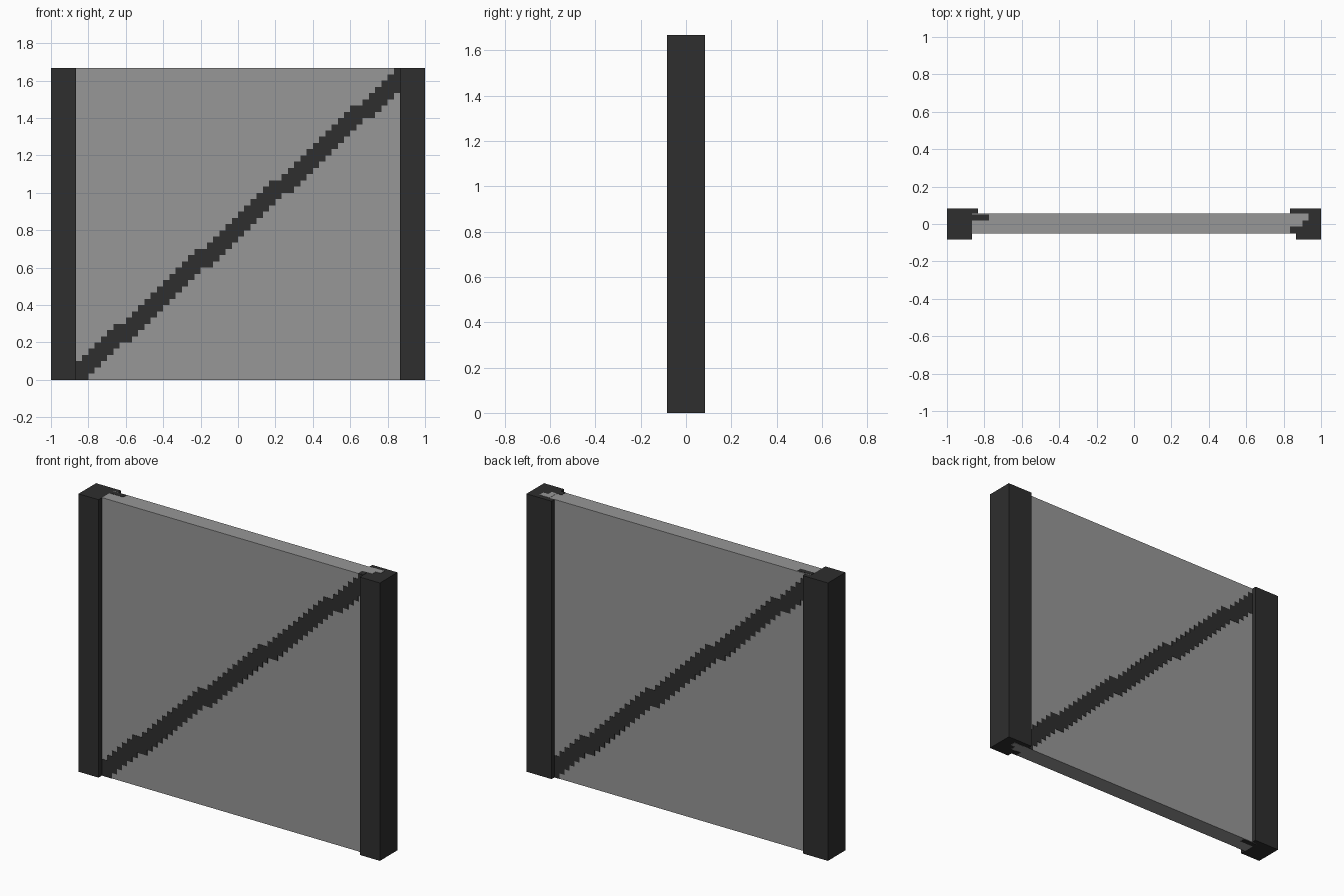
import bpy, bmesh, math
from mathutils import Matrix

if "Cube" in bpy.data.objects:
    bpy.data.objects.remove(bpy.data.objects["Cube"])

P = 1 / 30          # size of one step
H = 50 * P          # full height
D = 2.5 * P         # half depth of the posts
W = 26 * P          # half width of the clear opening at the front


def material(name, v):
    m = bpy.data.materials.new(name)
    m.diffuse_color = (v, v, v, 1)
    m.use_nodes = True
    m.node_tree.nodes["Principled BSDF"].inputs["Base Color"].default_value = m.diffuse_color
    return m


dark = material("dark frame", 0.0275)
grey = material("grey panel", 0.31)


def prism(name, outline, depth, mat, matrix=Matrix()):
    """Extrude a flat outline along local z by depth."""
    bm = bmesh.new()
    face = bm.faces.new([bm.verts.new((x, y, 0)) for x, y in outline])
    ext = bmesh.ops.extrude_face_region(bm, geom=[face])
    verts = [g for g in ext["geom"] if isinstance(g, bmesh.types.BMVert)]
    bmesh.ops.translate(bm, verts=verts, vec=(0, 0, depth))
    bmesh.ops.transform(bm, verts=bm.verts, matrix=matrix)
    bmesh.ops.recalc_face_normals(bm, faces=bm.faces)
    me = bpy.data.meshes.new(name)
    bm.to_mesh(me)
    bm.free()
    me.materials.append(mat)
    ob = bpy.data.objects.new(name, me)
    bpy.context.collection.objects.link(ob)
    return ob


def rect(x0, x1, y0, y1):
    return [(x0, y0), (x1, y0), (x1, y1), (x0, y1)]


# Panel between the posts
YF, YB = -0.05, 0.055
prism("panel", rect(-W, W, YF, YB), H, grey)

# Posts, with a wider lip at the back
for side, s in (("left", -1), ("right", 1)):
    prof = [(1, -D), (W, -D), (W, YB), (W - P, YB), (W - P, D), (1, D)]
    prism(side + "_post", [(s * x, y) for x, y in prof], H, dark)

# Stepped diagonal brace, as a thin plate on the front and on the back
top, bottom = [], []
for i in range(52):
    hi = min(50, 3 + i - sum(i >= k for k in (7, 20, 32, 45)))
    lo = max(0, i - 1 - (i + 5) // 13)
    x0, x1 = -W + i * P, -W + (i + 1) * P
    top += [(x0, hi * P), (x1, hi * P)]
    bottom += [(x0, lo * P), (x1, lo * P)]
outline = []
for p in bottom + top[::-1]:
    if not outline or (abs(p[0] - outline[-1][0]) + abs(p[1] - outline[-1][1])) > 1e-6:
        outline.append(p)
upright = Matrix.Rotation(math.pi / 2, 4, "X")
front = Matrix.Translation((0, YF, 0)) @ upright
back = Matrix.Translation((0, YB, 0)) @ Matrix.Rotation(math.pi, 4, "Z") @ upright
prism("front_brace", outline, 0.002, dark, front)
prism("back_brace", outline, 0.002, dark, back)

# Stepped joints between panel and posts, on the top and bottom ends
joints = [("left_tongue", rect(-W, -0.775, 0.02, 0.05), dark),
          ("right_tongue", rect(W - P, W, YF, -0.013), dark),
          ("right_inlay", [(W, -0.013), (0.9, -0.013), (0.9, 0.02), (0.933, 0.02),
                           (0.933, YB), (W, YB)], grey)]
for end, z in (("top", H), ("bottom", -0.0015)):
    for name, shape, mat in joints:
        prism(end + "_" + name, shape, 0.0015, mat, Matrix.Translation((0, 0, z)))
